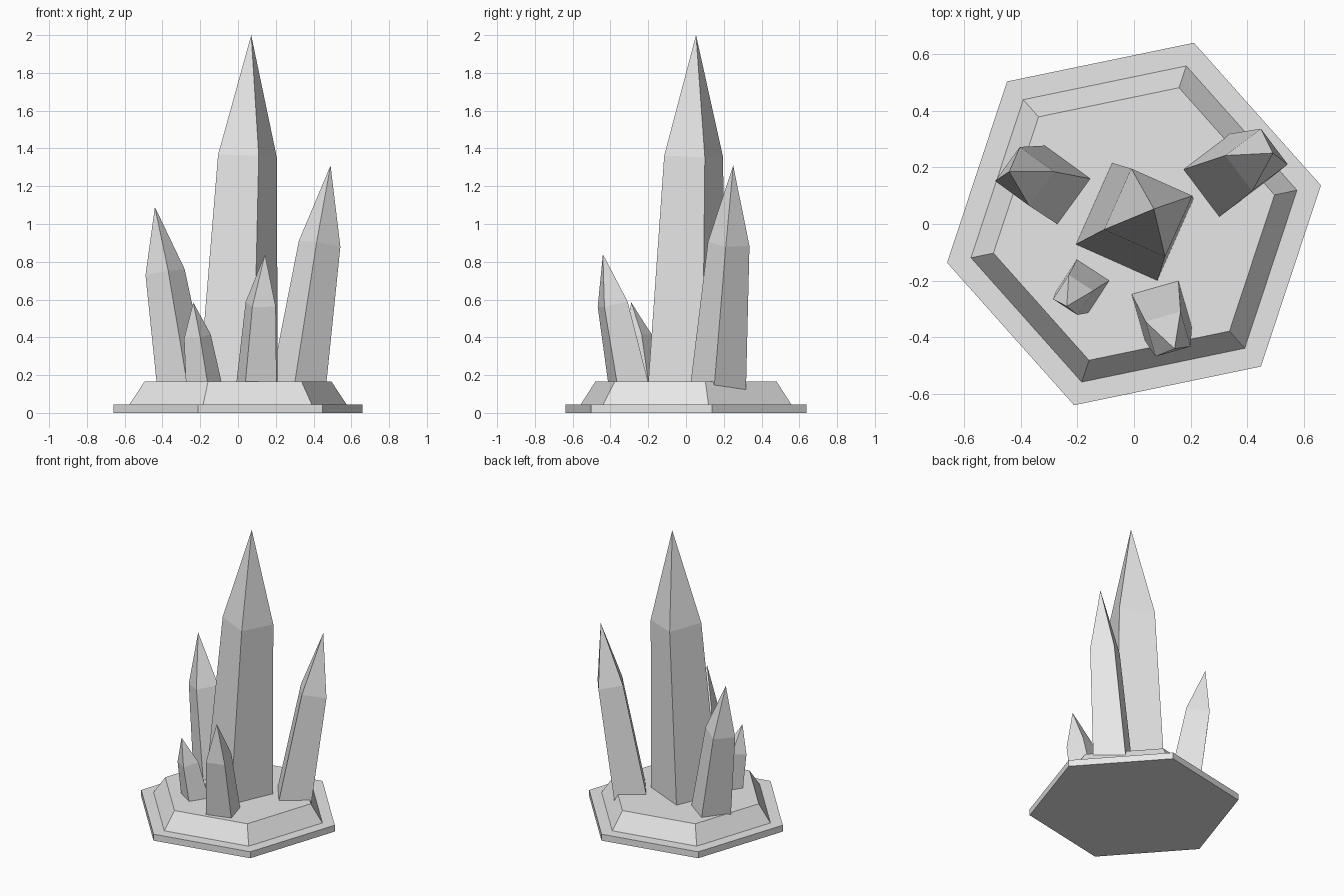
import bpy, bmesh, math
from mathutils import Vector

if "Cube" in bpy.data.objects:
    bpy.data.objects.remove(bpy.data.objects["Cube"])

stone = bpy.data.materials.new("pale grey stone")
stone.diffuse_color = (0.8, 0.8, 0.8, 1)
stone.use_nodes = True
stone.node_tree.nodes["Principled BSDF"].inputs["Base Color"].default_value = stone.diffuse_color


def ring(center, radius, sides, turn, slope=(0, 0)):
    """Corner points of a regular polygon, optionally leaning off level."""
    pts = []
    for i in range(sides):
        a = math.radians(turn) + math.tau * i / sides
        dx, dy = radius * math.cos(a), radius * math.sin(a)
        pts.append(Vector(center) + Vector((dx, dy, -slope[0] * dx - slope[1] * dy)))
    return pts


def loft(name, rings, tip=None):
    """Skin a stack of rings, closed by a cap or drawn to a tip."""
    bm = bmesh.new()
    loops = [[bm.verts.new(p) for p in r] for r in rings]
    n = len(loops[0])
    for lo, hi in zip(loops, loops[1:]):
        for i in range(n):
            j = (i + 1) % n
            bm.faces.new((lo[i], lo[j], hi[j], hi[i]))
    bm.faces.new(loops[0][::-1])
    if tip:
        t = bm.verts.new(tip)
        for i in range(n):
            bm.faces.new((loops[-1][i], loops[-1][(i + 1) % n], t))
    else:
        bm.faces.new(loops[-1])
    bmesh.ops.recalc_face_normals(bm, faces=bm.faces)
    mesh = bpy.data.meshes.new(name)
    bm.to_mesh(mesh)
    bm.free()
    mesh.materials.append(stone)
    obj = bpy.data.objects.new(name, mesh)
    bpy.context.collection.objects.link(obj)


def hexagon(r, z):
    return ring((0, 0, z), r, 6, 11.7)


# Hexagonal plinth: thin slab and sloped block
FLOOR = 0.165
loft("base_slab", [hexagon(0.673, 0), hexagon(0.673, 0.045)])
loft("base_block", [hexagon(0.587, 0.045), hexagon(0.506, FLOOR)])


def crystal(name, foot, shoulder, tip, radius, turn):
    """Square leaning shard that narrows to its shoulder, then to a point."""
    foot, shoulder = Vector((*foot, FLOOR)), Vector(shoulder)
    axis = shoulder - foot
    slope = (axis.x / axis.z, axis.y / axis.z)
    sink = 0.06 / axis.z            # buried length below the floor
    loft(name, [ring(foot - axis * sink, radius * (1 + 0.25 * sink), 4, turn),
                ring(shoulder, radius * 0.75, 4, turn, slope)], tip)


# Crystals
crystal("central_crystal", (0.003, 0.008), (0.05, 0.04, 1.36), (0.07, 0.053, 2.0), 0.222, 21)
crystal("right_crystal", (0.322, 0.172), (0.432, 0.226, 0.895), (0.49, 0.25, 1.31), 0.148, -8)
crystal("left_crystal", (-0.293, 0.138), (-0.386, 0.168, 0.745), (-0.44, 0.185, 1.09), 0.14, 9)
crystal("front_crystal", (0.098, -0.307), (0.12, -0.388, 0.575), (0.143, -0.44, 0.84), 0.121, -29)
crystal("small_crystal", (-0.182, -0.22), (-0.215, -0.25, 0.405), (-0.237, -0.29, 0.585), 0.096, 12)
